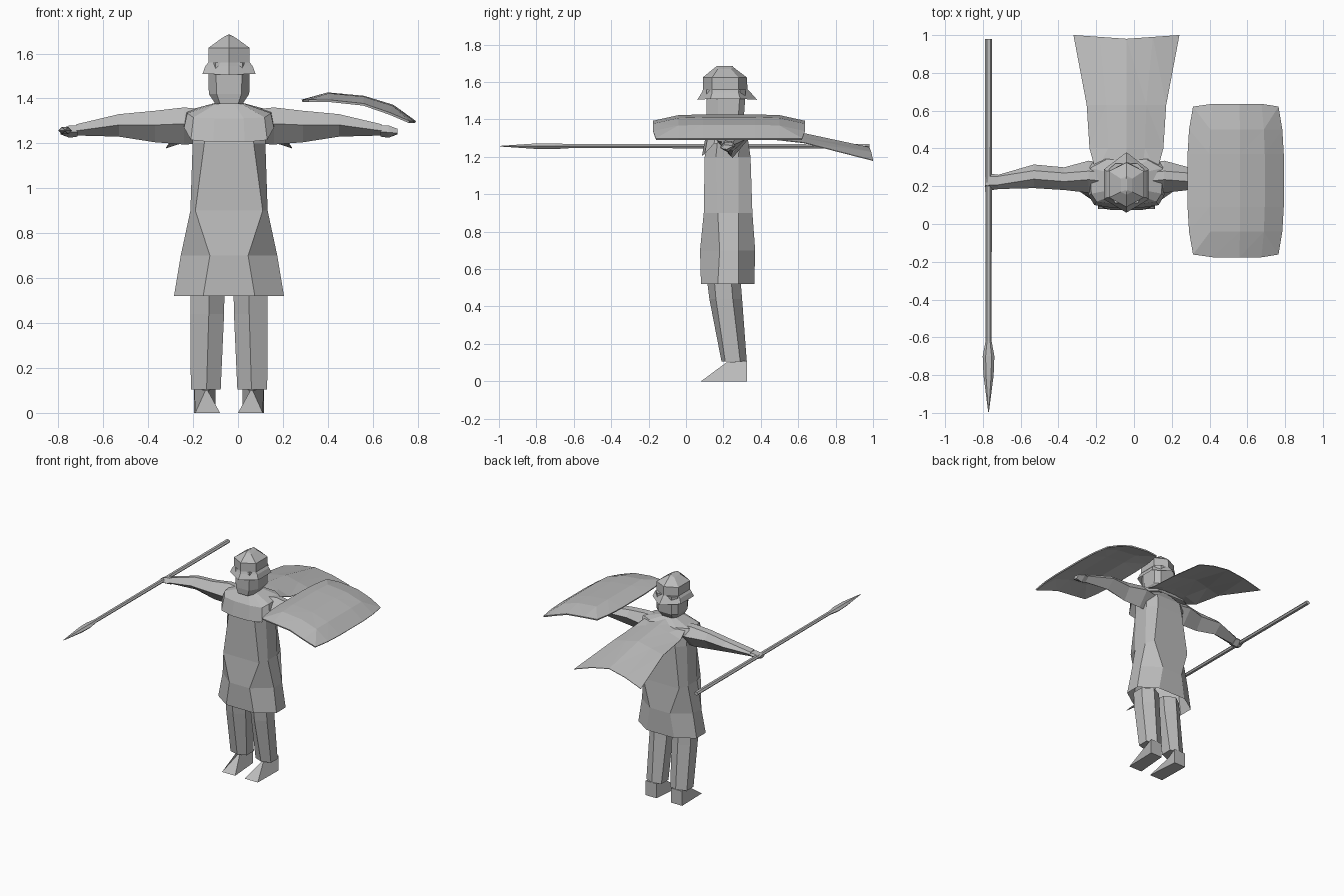
import bpy, bmesh, math
from mathutils import Vector

grey = bpy.data.materials.new("plain grey")
grey.diffuse_color = (0.5, 0.5, 0.5, 1)
CX = -0.04  # body centre line


def finish(name, bm, offset=(0, 0, 0), recalc=True):
    if recalc:
        bmesh.ops.recalc_face_normals(bm, faces=bm.faces[:])
    me = bpy.data.meshes.new(name)
    bm.to_mesh(me)
    bm.free()
    me.materials.append(grey)
    ob = bpy.data.objects.new(name, me)
    ob.location = offset
    bpy.context.collection.objects.link(ob)
    return ob


def loft(name, rings, flip=False, caps=(True, True)):
    """Skin a list of equal-length rings; x is measured from the body centre."""
    bm = bmesh.new()
    s = -1 if flip else 1
    vs = [[bm.verts.new((s * x, y, z)) for x, y, z in r] for r in rings]
    n = len(vs[0])
    for a, b in zip(vs, vs[1:]):
        for i in range(n):
            j = (i + 1) % n
            bm.faces.new((a[i], a[j], b[j], b[i]))
    if caps[0]:
        bm.faces.new(vs[0][::-1])
    if caps[1]:
        bm.faces.new(vs[-1])
    bmesh.ops.remove_doubles(bm, verts=bm.verts[:], dist=1e-5)
    return finish(name, bm, (CX, 0, 0))


def sheet(name, rows, offset, thick):
    """Grid of points turned into a thin plate."""
    bm = bmesh.new()
    vs = [[bm.verts.new(p) for p in r] for r in rows]
    for a, b in zip(vs, vs[1:]):
        for i in range(len(a) - 1):
            bm.faces.new((a[i], a[i + 1], b[i + 1], b[i]))
    bmesh.ops.triangulate(bm, faces=bm.faces[:])
    ob = finish(name, bm, offset)
    if thick:
        m = ob.modifiers.new("thickness", "SOLIDIFY")
        m.thickness = thick
        m.offset = 0
    return ob


def oval(w, fw, yf, ym0, ym1, yb, z):
    """Eight-sided ring: half width w, front/back flats fw wide."""
    return [(-fw, yf, z), (fw, yf, z), (w, ym0, z), (w, ym1, z),
            (fw, yb, z), (-fw, yb, z), (-w, ym1, z), (-w, ym0, z)]


def hexa(w, yf, ys0, ys1, yb, z, zs=None):
    """Six-sided ring with a point at front and back."""
    zs = z if zs is None else zs
    return [(0, yf, z), (w, ys0, zs), (w, ys1, zs),
            (0, yb, z), (-w, ys1, zs), (-w, ys0, zs)]


# Robe, open at the hem
loft("robe", [oval(0.245, 0.115, 0.08, 0.17, 0.28, 0.365, 0.52),
              oval(0.215, 0.085, 0.075, 0.18, 0.28, 0.37, 0.70),
              oval(0.172, 0.15, 0.095, 0.17, 0.28, 0.355, 0.90),
              oval(0.162, 0.11, 0.10, 0.16, 0.28, 0.345, 1.20),
              oval(0.17, 0.10, 0.12, 0.17, 0.29, 0.33, 1.30),
              oval(0.06, 0.03, 0.16, 0.19, 0.26, 0.28, 1.375)], caps=(False, True))

# Shoulder mantle, lower at the chest
mantle = [(-0.07, 0.085, 1.205), (0.07, 0.085, 1.205), (0.17, 0.10, 1.215), (0.20, 0.15, 1.27),
          (0.205, 0.31, 1.30), (0.12, 0.36, 1.31), (-0.12, 0.36, 1.31),
          (-0.205, 0.31, 1.30), (-0.20, 0.15, 1.27), (-0.17, 0.10, 1.215)]
top = []
upper = []
for x, y, z in mantle:
    upper.append((x * 0.93, 0.22 + (y - 0.22) * 0.85, 1.31 + (z - 1.2) * 0.35))
    top.append((x * 0.30, 0.22 + (y - 0.22) * 0.5, 1.38))
loft("mantle", [mantle, upper, top], caps=(False, True))

# Cape blown straight back
cape = []
for y, w, zc, ze in [(0.27, 0.16, 1.375, 1.345), (0.40, 0.195, 1.355, 1.30),
                     (0.63, 0.21, 1.325, 1.275), (0.99, 0.28, 1.25, 1.18)]:
    dy = 0.01 if y > 0.9 else 0
    cape.append([(-w, y + dy, ze), (-w * 0.5, y, zc - 0.025), (0, y - dy, zc),
                 (w * 0.5, y, zc - 0.025), (w, y + dy, ze)])
sheet("cape", cape, (CX, 0, 0), 0.004)


# Limbs
def arm_ring(x, y0, y1, zlow, ztop):
    zm = zlow + (ztop - zlow) * 0.62
    ym = (y0 + y1) / 2
    return [(x, ym, zlow), (x, y0, zm - 0.01), (x, ym - 0.015, ztop),
            (x, ym + 0.03, ztop - 0.005), (x, y1, zm)]


for side, flip in (("right", True), ("left", False)):
    loft(side + "_arm", [arm_ring(0.10, 0.16, 0.32, 1.20, 1.35),
                         arm_ring(0.20, 0.165, 0.335, 1.195, 1.36),
                         arm_ring(0.33, 0.18, 0.30, 1.205, 1.345),
                         arm_ring(0.49, 0.19, 0.315, 1.23, 1.33),
                         arm_ring(0.68, 0.185, 0.26, 1.235, 1.285)], flip)
    loft(side + "_hand", [arm_ring(0.675, 0.185, 0.26, 1.23, 1.28),
                          arm_ring(0.71, 0.18, 0.265, 1.225, 1.28),
                          arm_ring(0.75, 0.185, 0.25, 1.24, 1.265)], flip)
    loft(side + "_leg", [[(0.02, 0.17, 0.56), (0.09, 0.11, 0.56), (0.17, 0.15, 0.56),
                          (0.17, 0.24, 0.56), (0.10, 0.29, 0.56), (0.02, 0.25, 0.56)],
                         [(0.022, 0.18, 0.44), (0.09, 0.125, 0.44), (0.172, 0.16, 0.44),
                          (0.172, 0.25, 0.44), (0.10, 0.30, 0.44), (0.022, 0.26, 0.44)],
                         [(0.037, 0.215, 0.105), (0.10, 0.19, 0.105), (0.17, 0.21, 0.105),
                          (0.17, 0.29, 0.105), (0.10, 0.325, 0.105), (0.037, 0.30, 0.105)]], flip)
    loft(side + "_foot", [[(0.04, 0.08, 0), (0.15, 0.08, 0), (0.155, 0.325, 0), (0.06, 0.325, 0)],
                          [(0.095, 0.215, 0.10), (0.105, 0.215, 0.10),
                           (0.155, 0.325, 0.11), (0.06, 0.325, 0.11)]], flip)

# Head and helmet
loft("neck", [hexa(0.055, 0.16, 0.18, 0.25, 0.27, 1.33), hexa(0.055, 0.16, 0.18, 0.25, 0.27, 1.42)])
loft("head", [oval(0.06, 0.04, 0.115, 0.16, 0.24, 0.28, 1.375),
              oval(0.09, 0.055, 0.11, 0.17, 0.28, 0.31, 1.42),
              oval(0.092, 0.06, 0.11, 0.17, 0.29, 0.32, 1.56)])
loft("helmet_brim", [hexa(0.118, 0.06, 0.13, 0.29, 0.38, 1.505, 1.51),
                     hexa(0.105, 0.085, 0.14, 0.28, 0.345, 1.545),
                     hexa(0.092, 0.09, 0.14, 0.28, 0.33, 1.56)], caps=(False, True))
loft("helmet_crown", [hexa(0.092, 0.09, 0.14, 0.28, 0.33, 1.55),
                      hexa(0.092, 0.09, 0.14, 0.28, 0.325, 1.625),
                      hexa(0.03, 0.155, 0.17, 0.24, 0.255, 1.678, 1.67),
                      hexa(0.002, 0.165, 0.18, 0.24, 0.25, 1.685)])

# Spear: hexagonal shaft and leaf blade
def spear_ring(y, rx, rz):
    return [(-0.73 + rx * math.cos(a), y, 1.257 + rz * math.sin(a))
            for a in (k * math.pi / 3 for k in range(6))]


loft("spear_shaft", [spear_ring(-0.64, 0.016, 0.012), spear_ring(0.98, 0.019, 0.014)])
loft("spear_head", [spear_ring(-0.62, 0.016, 0.012), spear_ring(-0.70, 0.031, 0.018),
                    spear_ring(-0.80, 0.027, 0.017), spear_ring(-0.995, 0.002, 0.002)])

# Shield: plate curved across its width, bulging in the middle
profile = [(-0.255, 1.39), (-0.14, 1.40), (0.02, 1.385), (0.15, 1.345), (0.25, 1.295)]
shield = []
for y, squeeze, lift in [(-0.405, 0.89, -0.012), (-0.27, 0.97, 0.018), (-0.14, 1.0, 0.022),
                         (0.14, 1.0, 0.022), (0.27, 0.97, 0.018), (0.405, 0.89, -0.012)]:
    row = []
    for i, (x, z) in enumerate(profile):
        edge = i in (0, 4)
        yy = y * 0.965 if edge and abs(y) > 0.4 else y
        row.append((x * squeeze, yy, z + (0 if edge else lift)))
    shield.append(row)
sheet("shield", shield, (0.54, 0.23, 0), 0.01)
